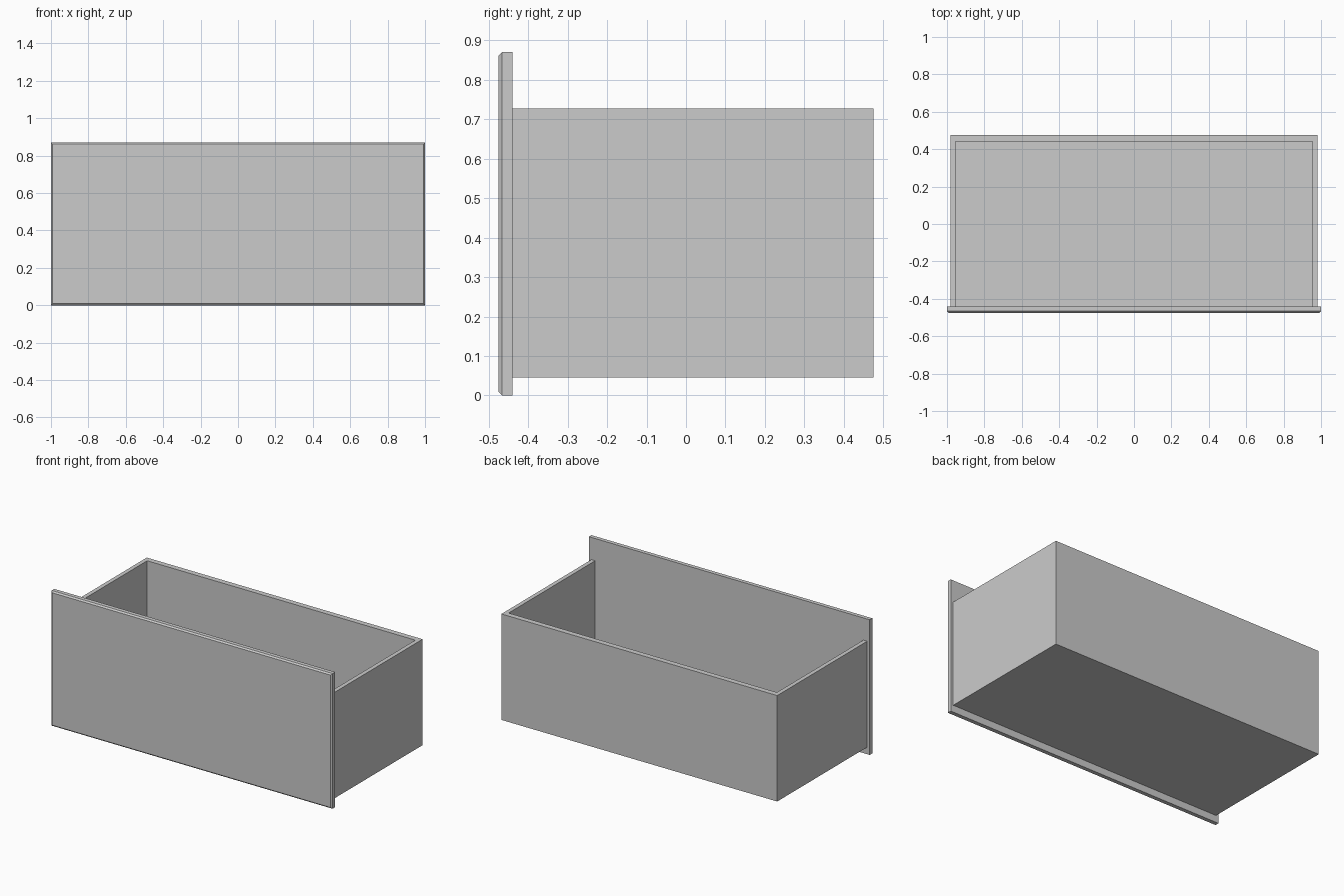
import bpy
import bmesh
from mathutils import Vector

cube = bpy.data.objects.get("Cube")
if cube:
    bpy.data.objects.remove(cube, do_unlink=True)

# Single plain grey finish
GREY = (0.6, 0.6, 0.6, 1)
grey = bpy.data.materials.new("plain grey")
grey.use_nodes = True
grey.diffuse_color = GREY
grey.node_tree.nodes["Principled BSDF"].inputs["Base Color"].default_value = GREY


def box(bm, low, high):
    """Add an axis-aligned box between two corners."""
    low, high = Vector(low), Vector(high)
    verts = bmesh.ops.create_cube(bm, size=1)["verts"]
    bmesh.ops.scale(bm, vec=high - low, verts=verts)
    bmesh.ops.translate(bm, vec=(low + high) / 2, verts=verts)


def finish(bm, name):
    bmesh.ops.recalc_face_normals(bm, faces=bm.faces)
    mesh = bpy.data.meshes.new(name)
    bm.to_mesh(mesh)
    bm.free()
    mesh.materials.append(grey)
    obj = bpy.data.objects.new(name, mesh)
    bpy.context.collection.objects.link(obj)


FRONT, JOIN, BACK = -0.475, -0.44, 0.475
SIDE, BOTTOM, RIM = 0.982, 0.045, 0.727
INNER_SIDE, INNER_BACK, FLOOR = 0.955, 0.44, 0.11

# Front panel with a small chamfer around its outer face
bm = bmesh.new()
box(bm, (-1, FRONT, 0), (1, JOIN, 0.87))
edges = [e for e in bm.edges if all(v.co.y < FRONT + 0.001 for v in e.verts)]
bmesh.ops.bevel(bm, geom=edges, offset=0.009, segments=1, affect='EDGES')
finish(bm, "front_panel")

# Tray: a U-shaped wall outline over a solid floor, open towards the panel
bm = bmesh.new()
outline = [(-SIDE, JOIN), (-SIDE, BACK), (SIDE, BACK), (SIDE, JOIN),
           (INNER_SIDE, JOIN), (INNER_SIDE, INNER_BACK),
           (-INNER_SIDE, INNER_BACK), (-INNER_SIDE, JOIN)]
wall = bm.faces.new([bm.verts.new((x, y, BOTTOM)) for x, y in outline])
top = bmesh.ops.extrude_face_region(bm, geom=[wall])["geom"]
bmesh.ops.translate(bm, vec=(0, 0, RIM - BOTTOM),
                    verts=[v for v in top if isinstance(v, bmesh.types.BMVert)])
finish(bm, "side_and_back_walls")

bm = bmesh.new()
box(bm, (-INNER_SIDE, JOIN, BOTTOM), (INNER_SIDE, INNER_BACK, FLOOR))
finish(bm, "drawer_floor")
